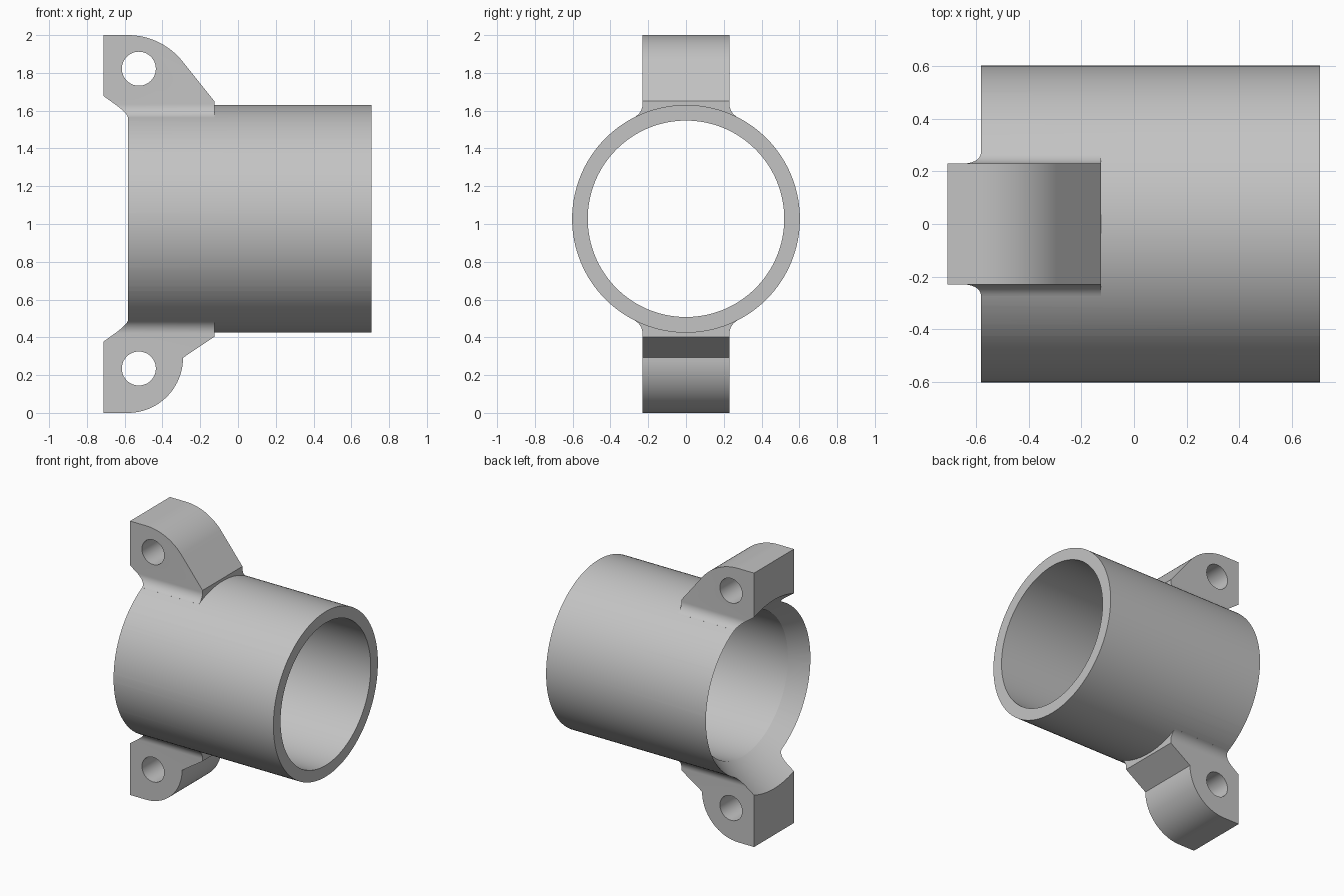
import bpy, bmesh, math
from mathutils import Vector

cube = bpy.data.objects.get("Cube")
if cube:
    bpy.data.objects.remove(cube, do_unlink=True)

AXIS_Z = 1.0275          # height of the tube axis
R_OUT, R_IN = 0.603, 0.52
X_LEFT, X_RIM, X_RIGHT = -0.711, -0.583, 0.708
CONE = 0.67              # radius gained per unit of length in the flared mouth
HALF_W, FILLET = 0.23, 0.08
SEGMENTS = 128

grey = bpy.data.materials.new("light grey")
grey.use_nodes = True
colour = (0.55, 0.55, 0.55, 1)
grey.diffuse_color = colour
grey.node_tree.nodes["Principled BSDF"].inputs["Base Color"].default_value = colour


def finish(name, bm):
    bmesh.ops.recalc_face_normals(bm, faces=bm.faces)
    mesh = bpy.data.meshes.new(name)
    bm.to_mesh(mesh)
    bm.free()
    mesh.materials.append(grey)
    obj = bpy.data.objects.new(name, mesh)
    bpy.context.collection.objects.link(obj)
    return obj


def prism(name, points, depth):
    """Extrude a closed outline of 3D points along a vector."""
    bm = bmesh.new()
    face = bm.faces.new([bm.verts.new(p) for p in points])
    out = bmesh.ops.extrude_face_region(bm, geom=[face])
    verts = [g for g in out["geom"] if isinstance(g, bmesh.types.BMVert)]
    bmesh.ops.translate(bm, verts=verts, vec=Vector(depth))
    return finish(name, bm)


def lathe(name, profile):
    """Closed solid of revolution about the tube axis from (x, radius) pairs."""
    bm = bmesh.new()
    rings = []
    for x, r in profile:
        angles = [2 * math.pi * i / SEGMENTS for i in range(SEGMENTS)]
        rings.append([bm.verts.new((x, r * math.sin(a), AXIS_Z + r * math.cos(a))) for a in angles])
    for a, b in zip(rings, rings[1:]):
        for i in range(SEGMENTS):
            j = (i + 1) % SEGMENTS
            bm.faces.new((a[i], a[j], b[j], b[i]))
    bm.faces.new(rings[0])
    bm.faces.new(rings[-1])
    return finish(name, bm)


def combine(target, tool, operation):
    mod = target.modifiers.new("combine", "BOOLEAN")
    mod.operation, mod.object, mod.solver = operation, tool, "EXACT"
    bpy.context.view_layer.objects.active = target
    bpy.ops.object.modifier_apply(modifier=mod.name)
    bpy.data.objects.remove(tool, do_unlink=True)


def arc(cx, cz, r, start, end, steps=24):
    """Points on an arc, angles in radians."""
    turn = [start + (end - start) * i / steps for i in range(steps + 1)]
    return [(cx + r * math.cos(a), cz + r * math.sin(a)) for a in turn]


def make_lug(name, side, outline):
    """Side outline crossed with a filleted section; side is +1 above, -1 below."""
    lug = prism(name, [(x, -0.5, z) for x, z in outline], (0, 1, 0))
    # Fillet tangent to both the lug cheek and the tube
    cy = HALF_W + FILLET
    ch = math.sqrt((R_OUT + FILLET) ** 2 - cy ** 2)
    end = math.pi + math.atan2(ch, cy)
    half = [(HALF_W, 1.2)] + arc(cy, ch, FILLET, math.pi, end, 12) + [(0.2, 0.3)]
    section = half + [(-y, h) for y, h in reversed(half)]
    cross = prism("section", [(-1, y, AXIS_Z + side * h) for y, h in section], (2, 0, 0))
    combine(lug, cross, "INTERSECT")
    return lug


# Tube, left long so that the flared mouth trims it to a sharp rim
tube = lathe("flanged_tube", [(X_RIM - 0.04, R_OUT), (X_RIGHT, R_OUT)])

# Upper lug: rounded crown running into a straight slope
upper = [(X_LEFT, 1.3), (X_LEFT, 2.0)]
upper += arc(-0.583, 1.63, 0.37, math.pi / 2, math.radians(39.5))
upper += [(-0.125, 1.65), (-0.125, 1.3)]

# Lower lug: quarter-round toe and a short gusset
lower = [(X_LEFT, 0.75), (X_LEFT, 0.0)]
lower += arc(-0.583, 0.292, 0.292, -math.pi / 2, 0)
lower += [(-0.125, 0.403), (-0.125, 0.75)]

for name, side, outline in (("upper_lug", 1, upper), ("lower_lug", -1, lower)):
    combine(tube, make_lug(name, side, outline), "UNION")

# Bore with conical mouth
mouth_x = X_RIM + (R_OUT - R_IN) / CONE
bore = lathe("bore", [(1, R_IN), (mouth_x, R_IN), (-1, R_IN + CONE * (mouth_x + 1))])
combine(tube, bore, "DIFFERENCE")

# Bolt holes
for z in (1.822, 0.235):
    circle = arc(-0.525, z, 0.09, 0, 2 * math.pi, 48)[:-1]
    combine(tube, prism("bolt_hole", [(x, -1, h) for x, h in circle], (0, 2, 0)), "DIFFERENCE")

bpy.ops.object.select_all(action="DESELECT")
tube.select_set(True)
bpy.context.view_layer.objects.active = tube
bpy.ops.object.shade_smooth_by_angle(angle=math.radians(25))
